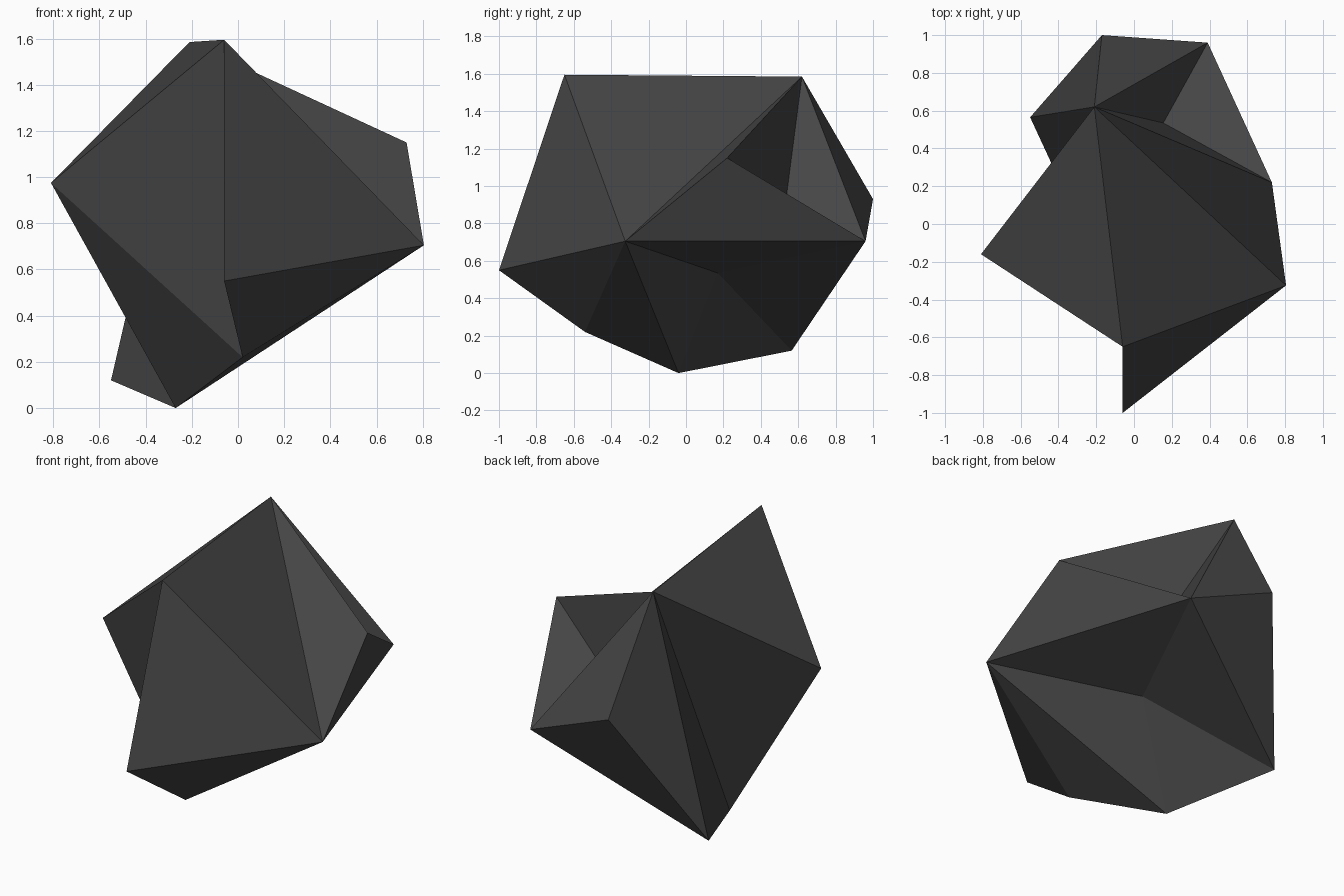
import bpy
import bmesh

# Remove the default cube only
default_cube = bpy.data.objects.get("Cube")
if default_cube:
    bpy.data.objects.remove(default_cube, do_unlink=True)

# Corner points of the faceted stone
corners = {
    "A": (-0.06, -0.65, 1.595),  # front peak
    "B": (-0.21, 0.62, 1.585),   # back peak
    "C": (-0.81, -0.16, 0.975),  # side point
    "D": (-0.06, -1.0, 0.55),    # front ridge
    "E": (0.805, -0.325, 0.705), # opposite side point
    "F": (0.02, -0.54, 0.22),    # front underside
    "G": (-0.27, -0.04, 0.0),    # foot
    "H": (-0.55, 0.565, 0.12),   # rear foot
    "I": (-0.17, 1.0, 0.93),     # rear tip
    "J": (0.39, 0.96, 0.705),    # rear shoulder
    "K": (0.73, 0.22, 1.15),     # upper shoulder
    "L": (0.155, 0.535, 0.93),   # upper hollow
    "M": (0.08, 0.17, 0.535),    # lower hollow
}

# Facets grouped by region
facets = {
    "top": "ABC ABE BEK",
    "upper_hollow": "BKL BLJ KLJ",
    "back": "BIJ BIH BHG BCG IJH",
    "front": "ACF ADF ADE",
    "underside": "DFE CFG FEG KEJ",
    "lower_hollow": "EJM MJH EGM GMH",
}


def make_material(name, colour):
    material = bpy.data.materials.new(name)
    material.use_nodes = True
    material.diffuse_color = colour
    shader = material.node_tree.nodes["Principled BSDF"]
    shader.inputs["Base Color"].default_value = colour
    shader.inputs["Roughness"].default_value = 0.9
    return material


# Build the closed, flat-shaded stone
bm = bmesh.new()
points = {key: bm.verts.new(position) for key, position in corners.items()}
for group in facets.values():
    for facet in group.split():
        bm.faces.new([points[key] for key in facet])
bmesh.ops.recalc_face_normals(bm, faces=bm.faces)

mesh = bpy.data.meshes.new("rock")
bm.to_mesh(mesh)
bm.free()
mesh.materials.append(make_material("dark grey stone", (0.06, 0.06, 0.06, 1.0)))

rock = bpy.data.objects.new("rock", mesh)
bpy.context.collection.objects.link(rock)
